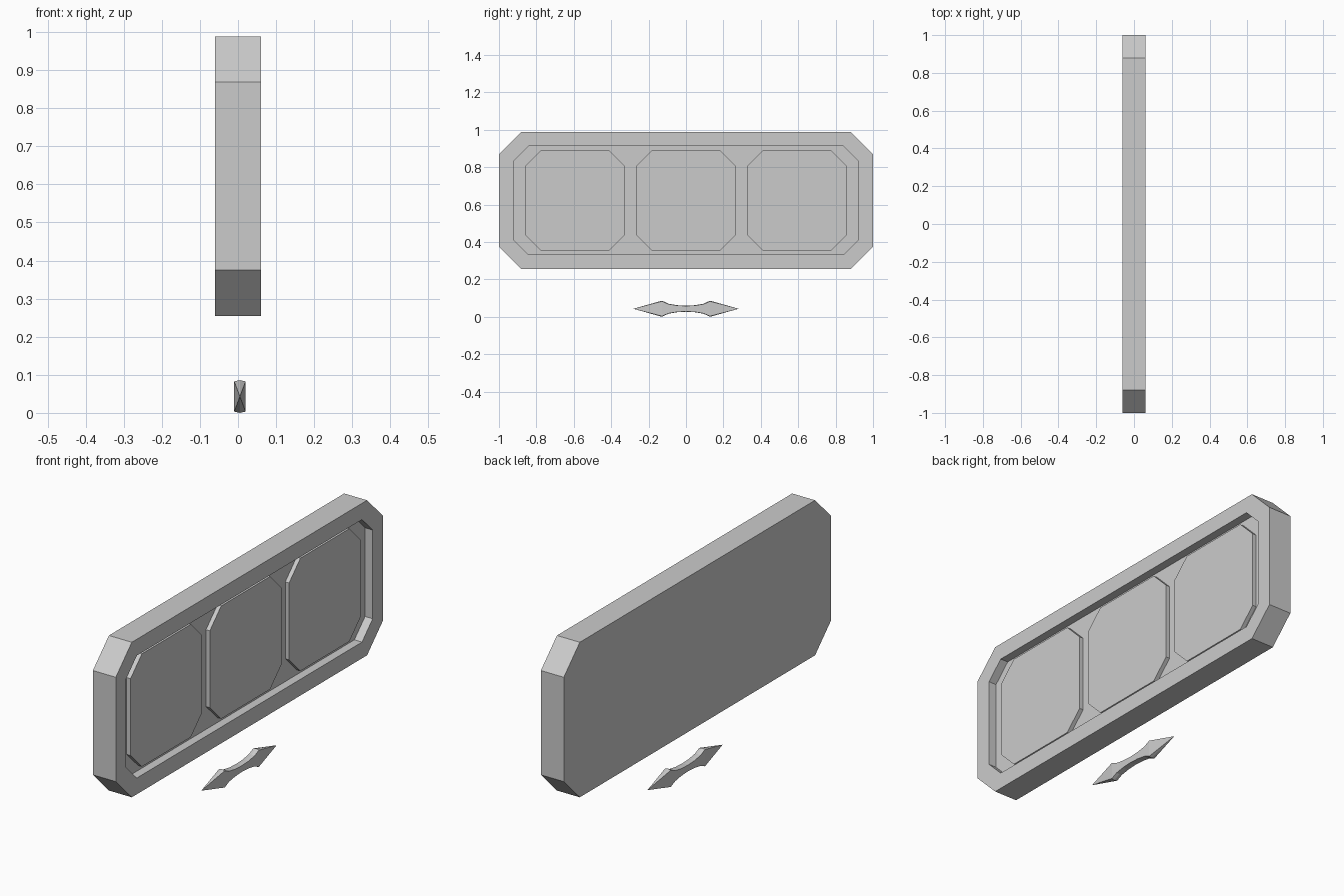
import bpy, bmesh

if "Cube" in bpy.data.objects:
    bpy.data.objects.remove(bpy.data.objects["Cube"])

ZC = 0.626   # height of the panel centre
BOW_Z = 0.047


def loft(name, rings):
    """Skin a list of equal-length point rings and cap both ends."""
    bm = bmesh.new()
    loops = [[bm.verts.new(p) for p in ring] for ring in rings]
    n = len(loops[0])
    for a, b in zip(loops, loops[1:]):
        for i in range(n):
            j = (i + 1) % n
            bm.faces.new((a[i], a[j], b[j], b[i]))
    bm.faces.new(loops[0])
    bm.faces.new(loops[-1])
    bmesh.ops.remove_doubles(bm, verts=bm.verts, dist=1e-5)
    bmesh.ops.recalc_face_normals(bm, faces=bm.faces)
    mesh = bpy.data.meshes.new(name)
    bm.to_mesh(mesh)
    bm.free()
    obj = bpy.data.objects.new(name, mesh)
    bpy.context.collection.objects.link(obj)
    return obj


def octagon(x, hy, hz, cut, yc=0.0):
    """Rectangle with cut corners, lying in a plane of constant x."""
    pts = [(hy, hz - cut), (hy - cut, hz), (cut - hy, hz), (-hy, hz - cut),
           (-hy, cut - hz), (cut - hy, -hz), (hy - cut, -hz), (hy, cut - hz)]
    return [(x, yc + y, ZC + z) for y, z in pts]


# Panel: back face, outer sides, rim, then a shallow recess on the +x side
loft("panel_frame", [
    octagon(-0.06, 1.0, 0.367, 0.12),
    octagon(0.06, 1.0, 0.367, 0.12),
    octagon(0.06, 0.922, 0.29, 0.08),
    octagon(0.02, 0.922, 0.29, 0.08),
])

# Three raised tiles inside the recess
for i, yc in enumerate((-0.593, 0.0, 0.593)):
    loft(f"raised_tile_{i + 1}", [
        octagon(x, 0.268, 0.267, 0.085, yc) for x in (0.015, 0.04)])

# Small double-pointed bar below: hexagonal sections along y
half = [(0.0, 0.016, 0.015), (0.05, 0.019, 0.015), (0.095, 0.027, 0.015),
        (0.128, 0.043, 0.015), (0.282, 0.0, 0.0)]   # y, half height, half width
stations = [(-y, h, w) for y, h, w in reversed(half[1:])] + half
section = [(0, 1), (1, 0.92), (1, -0.92), (0, -1), (-1, -0.92), (-1, 0.92)]
rings = [[(0.005 + w * sx, y, BOW_Z + h * sz) for sx, sz in section]
         for y, h, w in stations]
loft("pointed_bar", rings)

# Rest the lowest point on the ground
bpy.context.view_layer.update()
low = min(v.co.z for o in bpy.data.objects for v in o.data.vertices)
for o in bpy.data.objects:
    o.location.z -= low
